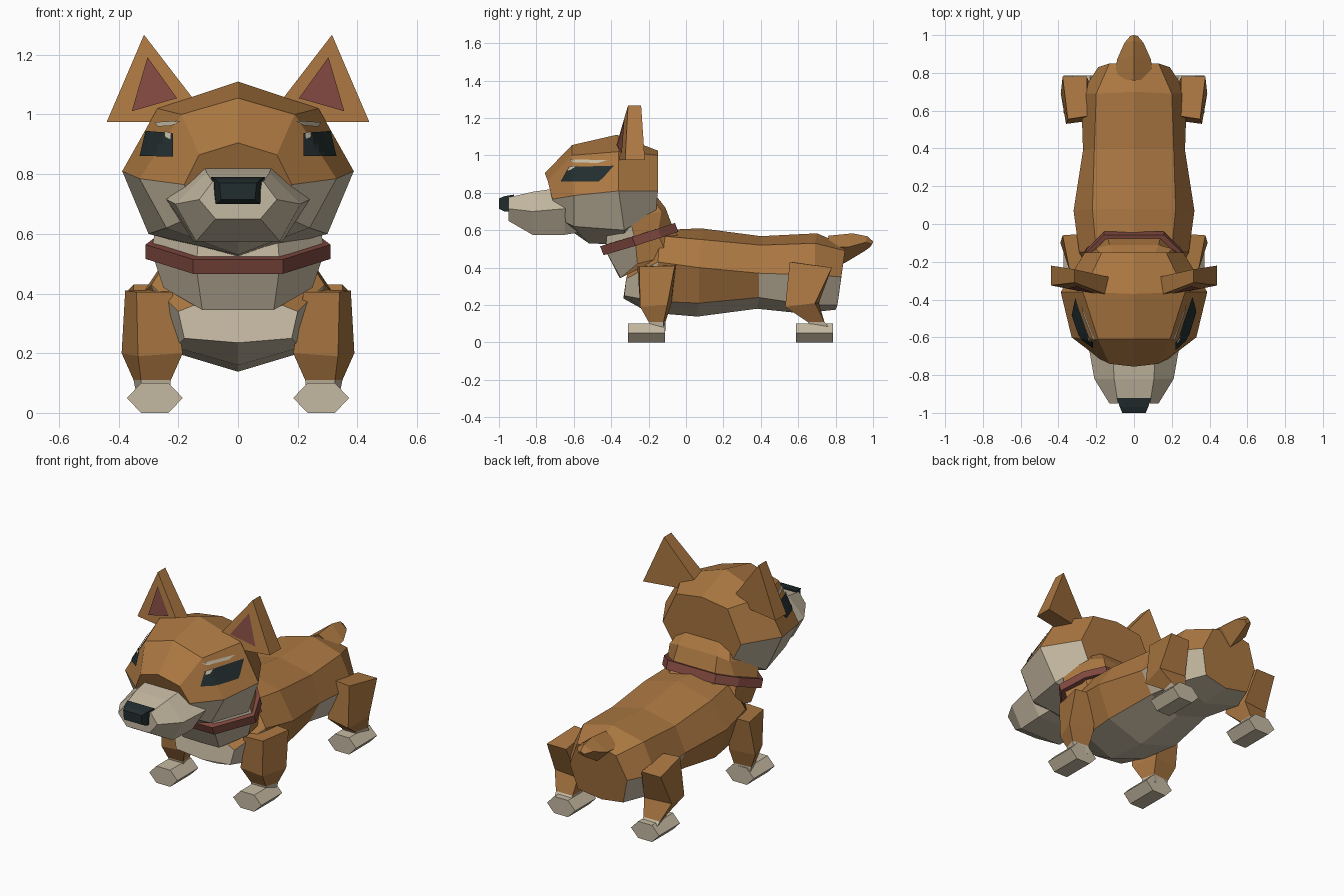
import bpy, bmesh
from mathutils import Vector

if "Cube" in bpy.data.objects:
    bpy.data.objects.remove(bpy.data.objects["Cube"])


def material(name, rgb):
    m = bpy.data.materials.new(name)
    m.diffuse_color = (*rgb, 1)
    m.use_nodes = True
    m.node_tree.nodes["Principled BSDF"].inputs["Base Color"].default_value = m.diffuse_color
    return m


BROWN = material("tan_fur", (0.41, 0.187, 0.054))
CREAM = material("cream_fur", (0.56, 0.485, 0.36))
RED = material("dusky_red", (0.22, 0.068, 0.052))
DARK = material("near_black", (0.016, 0.026, 0.028))


def build(name, verts, faces, mats, indices=None):
    bm = bmesh.new()
    vs = [bm.verts.new(v) for v in verts]
    for n, f in enumerate(faces):
        face = bm.faces.new([vs[i] for i in f])
        face.material_index = indices[n] if indices else 0
    bmesh.ops.recalc_face_normals(bm, faces=bm.faces)
    me = bpy.data.meshes.new(name)
    bm.to_mesh(me)
    bm.free()
    for m in mats:
        me.materials.append(m)
    ob = bpy.data.objects.new(name, me)
    bpy.context.collection.objects.link(ob)
    return ob


def loft(name, rings, mats, rule=lambda seg, band: 0, caps=(0, 0)):
    """Skin closed rings and cap both ends; rule picks the colour per segment and band."""
    m = len(rings[0])
    verts = [p for r in rings for p in r]
    faces, idx = [], []
    for s in range(len(rings) - 1):
        for i in range(m):
            j = (i + 1) % m
            faces.append((s * m + i, s * m + j, (s + 1) * m + j, (s + 1) * m + i))
            idx.append(rule(s, min(i, m - 1 - i)))
    faces += [tuple(range(m)), tuple(range(len(verts) - m, len(verts)))]
    return build(name, verts, faces, mats, idx + list(caps))


def mirrored(half):
    """Half ring on +x, running centre to centre, completed on -x."""
    return half + [(-x, y, z) for x, y, z in reversed(half) if x > 0]


def sym_loft(name, halves, mats, **kw):
    return loft(name, [mirrored(h) for h in halves], mats, **kw)


def flip(ring, s):
    return [(s * x, y, z) for x, y, z in ring]


# Body: top centre, back edge, flank, belly edge, belly centre
body = [
    [(0, -.31, .38), (.1, -.31, .38), (.2, -.32, .34), (.18, -.33, .25), (0, -.335, .235)],
    [(0, -.14, .6), (.2, -.14, .57), (.29, -.15, .43), (.21, -.17, .22), (0, -.2, .16)],
    [(0, .08, .61), (.22, .08, .55), (.32, .07, .4), (.24, .07, .21), (0, .06, .138)],
    [(0, .4, .568), (.21, .4, .52), (.27, .39, .37), (.2, .39, .24), (0, .38, .18)],
    [(0, .7, .583), (.2, .69, .53), (.28, .69, .36), (.21, .66, .2), (0, .62, .155)],
    [(0, .85, .52), (.13, .85, .49), (.19, .83, .35), (.15, .81, .2), (0, .8, .175)],
]
sym_loft("body", body, [BROWN, CREAM], caps=(1, 0),
         rule=lambda s, b: int(b == 3 or (b == 2 and s in (0, 3, 4))))

# Neck: front centre round to rear centre
neck = [
    [(0, -.355, .345), (.12, -.35, .345), (.25, -.26, .42), (.25, -.1, .46), (.14, 0, .5), (0, 0, .5)],
    [(0, -.43, .49), (.14, -.43, .49), (.29, -.27, .54), (.23, -.15, .58), (.14, -.07, .615), (0, -.07, .615)],
    [(0, -.42, .62), (.13, -.42, .62), (.27, -.3, .66), (.2, -.13, .7), (.13, -.11, .72), (0, -.11, .72)],
    [(0, -.4, .7), (.1, -.4, .7), (.2, -.32, .74), (.15, -.2, .8), (.1, -.18, .81), (0, -.18, .81)],
]
sym_loft("neck", neck, [BROWN, CREAM], rule=lambda s, b: int(b < 2))

# Collar: tilted band around the neck
band = [(0, -.45, .49), (.15, -.45, .49), (.31, -.28, .54), (.25, -.14, .585), (.16, -.05, .615), (0, -.05, .615)]
sym_loft("collar", [[(x, y - .009 * k, z + .024 * k) for x, y, z in band] for k in (-1, 1)], [RED])

# Head: crown centre, crown edge, cheek, jaw edge, jaw centre
head_rings = [
    [(0, -.755, .905), (.13, -.74, .865), (.18, -.715, .765), (.15, -.68, .66), (0, -.62, .6)],
    [(0, -.61, 1.055), (.19, -.61, 1.0), (.33, -.6, .785), (.24, -.6, .62), (0, -.52, .53)],
    [(0, -.37, 1.11), (.27, -.36, 1.02), (.388, -.36, .81), (.3, -.33, .6), (0, -.32, .52)],
    [(0, -.15, 1.025), (.17, -.15, 1.0), (.26, -.15, .81), (.2, -.16, .7), (0, -.17, .67)],
]
head = sym_loft("head", head_rings, [BROWN, CREAM], rule=lambda s, b: int(b > 1))

# Snout and nose: (y, top, side and bottom corners)
def muzzle(name, sections, mat):
    halves = [[(0, y, c[0][1])] + [(x, y, z) for x, z in c] + [(0, y, c[-1][1])] for y, c in sections]
    sym_loft(name, halves, [mat])


muzzle("snout", [
    (-.95, [(.085, .775), (.13, .715), (.075, .65)]),
    (-.82, [(.105, .805), (.21, .7), (.14, .575)]),
    (-.65, [(.115, .83), (.24, .715), (.15, .575)]),
    (-.5, [(.1, .82), (.2, .72), (.12, .6)])], CREAM)
muzzle("nose", [
    (-1.0, [(.062, .77), (.057, .715)]),
    (-.97, [(.075, .782), (.072, .7)]),
    (-.92, [(.09, .79), (.078, .7)])], DARK)

# Tail
tail = [
    [(0, .76, .57), (.1, .77, .51), (0, .8, .41)],
    [(0, .89, .583), (.09, .87, .51), (0, .85, .425)],
    [(0, .97, .567), (.05, .96, .535), (0, .95, .485)],
    [(0, 1.0, .54), (.02, .995, .525), (0, .985, .51)],
]
sym_loft("tail", tail, [BROWN])


# Face plates: patches laid on the head surface, given as front (x, z) corners
bpy.context.view_layer.update()


def plate(name, corners, mat, lift, n=6):
    a, b, c, d = (Vector(p) for p in corners)
    verts = []
    for i in range(n + 1):
        for j in range(n + 1):
            u, v = i / n, j / n
            p = a.lerp(b, u).lerp(d.lerp(c, u), v)
            hit, loc, nor, _ = head.ray_cast(Vector((p.x, -2, p.y)), Vector((0, 1, 0)))
            verts.append(loc + nor * lift if hit else Vector((p.x, -.5, p.y)))
    faces = [(k, k + 1, k + n + 2, k + n + 1) for i in range(n) for k in range(i * (n + 1), i * (n + 1) + n)]
    build(name, verts, faces, [mat])


front_leg = [
    [(.22, -.26, .405), (.34, -.25, .405), (.378, -.06, .41), (.24, -.05, .415)],
    [(.185, -.24, .2), (.335, -.245, .19), (.39, -.1, .2), (.23, -.08, .2)],
    [(.225, -.2, .11), (.325, -.2, .11), (.35, -.12, .11), (.24, -.11, .11)],
    [(.23, -.19, .06), (.32, -.19, .06), (.34, -.12, .06), (.24, -.11, .06)],
]
hind_leg = [
    [(.25, .57, .43), (.35, .555, .43), (.378, .78, .4), (.25, .78, .4)],
    [(.21, .55, .2), (.36, .53, .19), (.388, .69, .21), (.22, .71, .21)],
    [(.235, .65, .11), (.325, .65, .11), (.345, .74, .11), (.235, .74, .11)],
    [(.235, .68, .06), (.325, .68, .06), (.335, .78, .06), (.235, .78, .06)],
]
paw = [(.185, .05), (.233, .1), (.325, .1), (.372, .05), (.325, 0), (.233, 0)]

for side, s in (("right", 1), ("left", -1)):
    # Legs with pale socks, and six-sided paws
    for kind, rings, y0 in (("front", front_leg, -.31), ("hind", hind_leg, .588)):
        loft(f"{side}_{kind}_leg", [flip(r, s) for r in rings], [BROWN, CREAM],
             rule=lambda seg, b: int(seg == 2), caps=(0, 1))
        loft(f"{side}_{kind}_paw", [[(s * x, y, z) for x, z in paw] for y in (y0, y0 + .198)], [CREAM])

    # Ear wedge with inner panel
    outer = [(.44, -.325, .975), (.09, -.395, .975), (.315, -.31, 1.267)]
    rear = [(.44, -.22, .975), (.09, -.29, .975), (.315, -.24, 1.267)]
    loft(f"{side}_ear", [flip(outer, s), flip(rear, s)], [BROWN])
    o, i, t = (Vector(p) for p in outer)
    nor = (i - o).cross(t - o).normalized()
    nor *= .006 if nor.y < 0 else -.006
    inner = [o * a + i * b + t * (1 - a - b) + nor for a, b in ((.68, .2), (.15, .58), (.13, .13))]
    build(f"{side}_inner_ear", flip(inner, s), [(0, 1, 2)], [RED])

    # Eye, glint and brow mark
    for part, c, mat, lift in (
            ("eye", [(.215, .858), (.325, .858), (.305, .942), (.215, .935)], DARK, .006),
            ("eye_glint", [(.222, .915), (.24, .92), (.238, .94), (.22, .935)], CREAM, .009),
            ("brow", [(.22, .96), (.265, .957), (.275, .972), (.19, .977)], CREAM, .005)):
        plate(f"{side}_{part}", [(s * x, z) for x, z in c], mat, lift)
